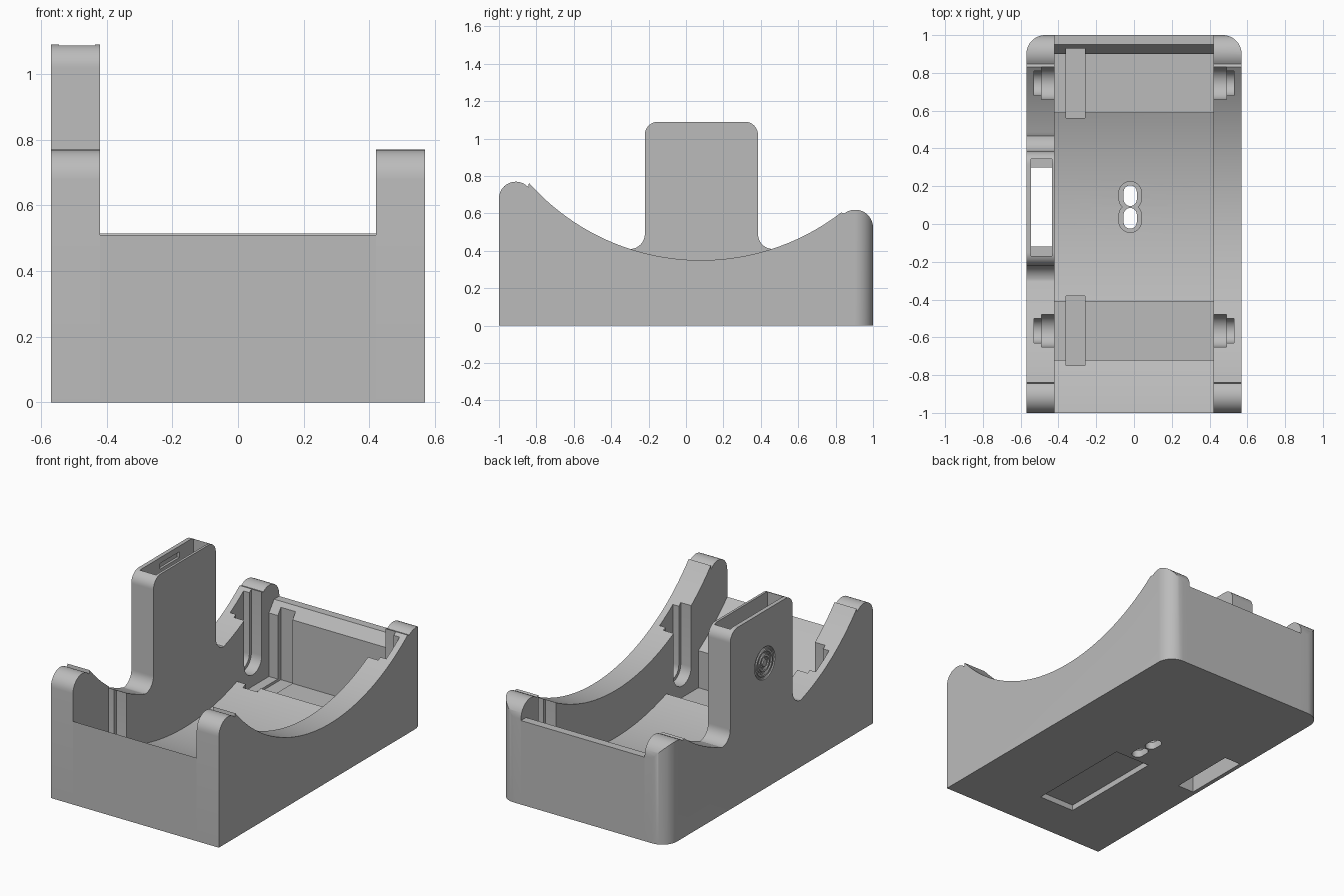
import bpy, bmesh
from math import cos, sin, acos, radians, degrees, pi

cube = bpy.data.objects.get("Cube")
if cube:
    bpy.data.objects.remove(cube)

grey = bpy.data.materials.new("light_grey")
grey.use_nodes = True
colour = (0.5, 0.5, 0.5, 1)
grey.diffuse_color = colour
grey.node_tree.nodes["Principled BSDF"].inputs["Base Color"].default_value = colour

HALF, INNER = 0.57, 0.42       # outer and inner faces of the side walls
CY, CZ = 0.08, 1.58            # axis shared by the wall curve and the cradle
WALL_R, CRADLE_R = 1.23, 1.52


def arc(c, r, a0, a1, n=12):
    angles = [radians(a0 + (a1 - a0) * i / n) for i in range(n + 1)]
    return [(c[0] + r * cos(a), c[1] + r * sin(a)) for a in angles]


def bowl(r, y0, y1, n=24):
    """Part of the big concave curve between two y positions."""
    a0, a1 = (-degrees(acos((y - CY) / r)) for y in (y0, y1))
    return arc((CY, CZ), r, a0, a1, n)


def rect(a0, b0, a1, b1):
    return [(a0, b0), (a1, b0), (a1, b1), (a0, b1)]


def stadium(x, y, r, straight):
    return arc((x, y + straight), r, 0, 180) + arc((x, y - straight), r, 180, 360)


def prism(name, pts, axis, lo, hi):
    """Extrude a yz profile along x, or an xy profile along z."""
    bm = bmesh.new()
    place = (lambda p, d: (d, *p)) if axis == "x" else (lambda p, d: (*p, d))
    face = bm.faces.new([bm.verts.new(place(p, lo)) for p in pts])
    ext = bmesh.ops.extrude_face_region(bm, geom=[face])
    move = (hi - lo, 0, 0) if axis == "x" else (0, 0, hi - lo)
    new = [v for v in ext["geom"] if isinstance(v, bmesh.types.BMVert)]
    bmesh.ops.translate(bm, verts=new, vec=move)
    bmesh.ops.remove_doubles(bm, verts=bm.verts, dist=1e-5)
    bmesh.ops.recalc_face_normals(bm, faces=bm.faces)
    mesh = bpy.data.meshes.new(name)
    bm.to_mesh(mesh)
    bm.free()
    ob = bpy.data.objects.new(name, mesh)
    bpy.context.collection.objects.link(ob)
    return ob


def activate(ob):
    bpy.ops.object.select_all(action="DESELECT")
    ob.select_set(True)
    bpy.context.view_layer.objects.active = ob


def cut(ob, cutter):
    mod = ob.modifiers.new("cut", "BOOLEAN")
    mod.operation, mod.solver, mod.object = "DIFFERENCE", "EXACT", cutter
    activate(ob)
    bpy.ops.object.modifier_apply(modifier=mod.name)
    bpy.data.objects.remove(cutter)


# Side walls: rounded ends joined by the concave curve
back_end = [(-1, 0), (1, 0)] + arc((0.905, 0.525), 0.095, 0, 128)
front_end = arc((-0.91, 0.68), 0.09, 42.3, 180)
left_profile = back_end + bowl(WALL_R, 0.83, -0.84, 40) + front_end
left_wall = prism("left_wall", left_profile, "x", INNER, HALF)

# Right wall carries the tall tower with filleted foot and rounded top
tower = (arc((0.465, 0.49), 0.08, -90, -180) + arc((0.315, 1.02), 0.07, 0, 90)
         + arc((-0.15, 1.02), 0.07, 90, 180) + arc((-0.30, 0.49), 0.08, 0, -90))
right_profile = (back_end + bowl(WALL_R, 0.83, 0.47) + tower
                 + bowl(WALL_R, -0.305, -0.84) + front_end)
right_wall = prism("right_wall", right_profile, "x", -HALF, -INNER)

for wall, s in ((left_wall, 1), (right_wall, -1)):
    # Rounded vertical back corner
    corner = [(s * x, y) for x, y in arc((0.47, 0.90), 0.1, 0, 90) + [(0.47, 1.1), (0.7, 1.1), (0.7, 0.9)]]
    cut(wall, prism("corner_cutter", corner, "z", -0.1, 1.3))
    # Stepped axle slots, open at the top
    for y in (-0.565, 0.745):
        for r, depth in ((0.085, 0.49), (0.065, 0.53)):
            slot = arc((y, 0.215), r, 180, 360) + [(y + r, 1.2), (y - r, 1.2)]
            lo, hi = sorted((s * 0.40, s * depth))
            cut(wall, prism("slot_cutter", slot, "x", lo, hi))

# Tower pocket, shaft through to the underside, and a small inner recess
cut(right_wall, prism("pocket_cutter", rect(-0.545, -0.17, -0.435, 0.345), "z", 0.92, 1.2))
cut(right_wall, prism("shaft_cutter", rect(-0.545, -0.12, -0.435, 0.30), "z", -0.1, 1.0))
cut(right_wall, prism("recess_cutter", rect(0.02, 1.02, 0.21, 1.055), "x", -0.56, -0.53))

# Round grille grooves on the outside of the tower
for radius in (0.03, 0.06, 0.09):
    bpy.ops.mesh.primitive_torus_add(major_radius=radius, minor_radius=0.009,
                                     major_segments=32, minor_segments=8,
                                     location=(-HALF, 0.05, 0.77), rotation=(0, pi / 2, 0))
    cut(right_wall, bpy.context.object)

# Cradle: curved floor, two roller troughs, chamfered back wall
cradle_profile = ([(-1, 0), (1, 0), (1, 0.515), (0.95, 0.515), (0.90, 0.45), (0.90, 0.06), (0.59, 0.06)]
                  + bowl(CRADLE_R, 0.59, -0.41) + [(-0.41, 0.06), (-0.72, 0.06)]
                  + bowl(CRADLE_R, -0.72, -1))
cradle = prism("cradle", cradle_profile, "x", -INNER, INNER)

# Belt grooves across the troughs
for y in (-0.565, 0.745):
    cut(cradle, prism("groove_cutter", rect(-0.36, y - 0.185, -0.26, y + 0.185), "z", 0.045, 0.9))

# Paired oblong holes with a sunken rim
for y in (0.03, 0.15):
    cut(cradle, prism("rim_cutter", stadium(-0.02, y, 0.06, 0.015), "z", 0.045, 0.3))
for y in (0.03, 0.15):
    cut(cradle, prism("hole_cutter", stadium(-0.02, y, 0.035, 0.02), "z", -0.1, 0.3))

# Shallow recess in the underside
cut(cradle, prism("base_cutter", rect(-0.15, -0.73, 0.09, -0.05), "z", -0.1, 0.035))

for ob in (left_wall, right_wall, cradle):
    ob.data.materials.clear()
    ob.data.materials.append(grey)
    activate(ob)
    bpy.ops.object.shade_smooth_by_angle(angle=radians(30))
